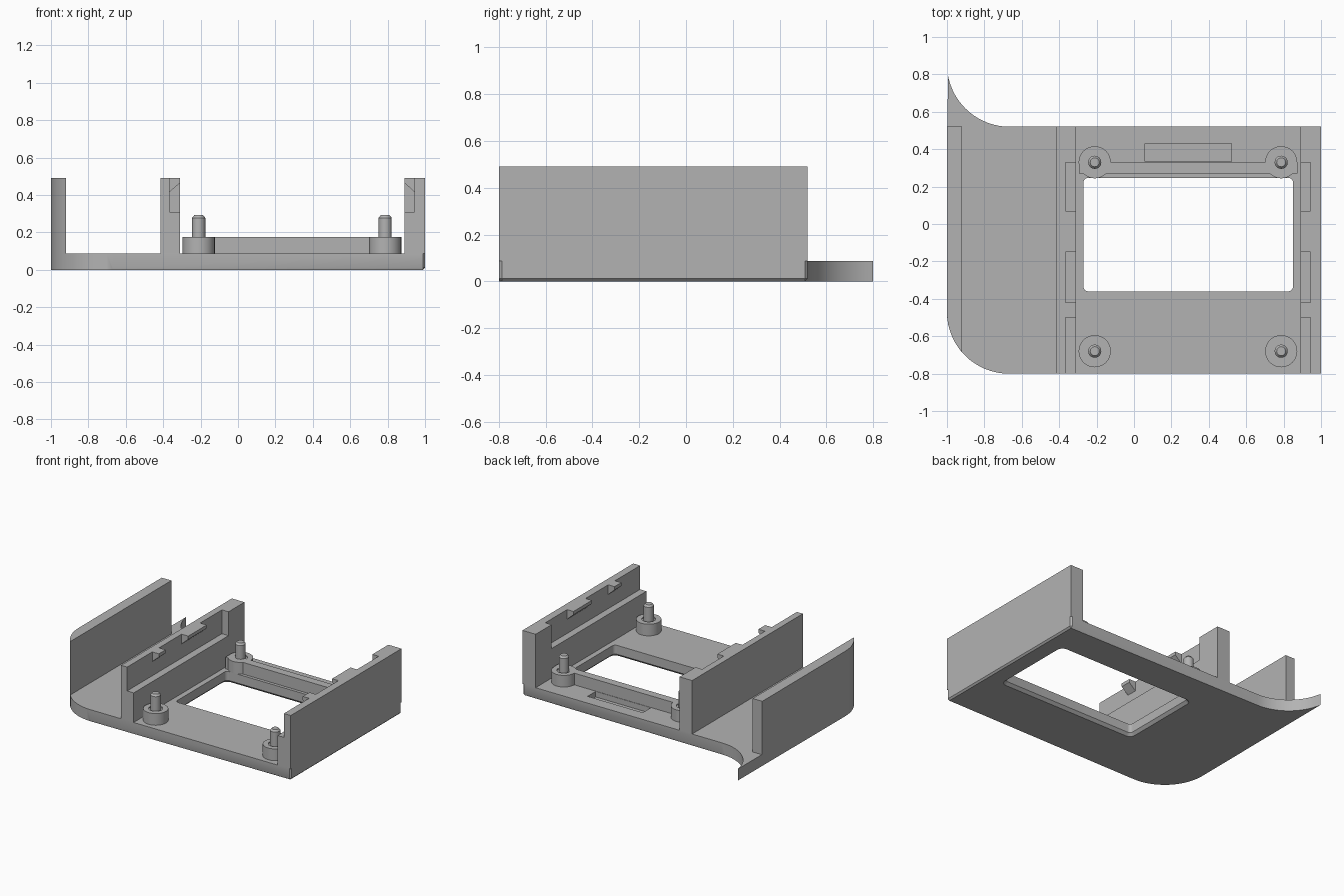
import bpy, bmesh
from math import cos, sin, radians, pi

if "Cube" in bpy.data.objects:
    bpy.data.objects.remove(bpy.data.objects["Cube"], do_unlink=True)

grey = bpy.data.materials.new("plain grey")
grey.use_nodes = True
grey.diffuse_color = (0.45, 0.45, 0.45, 1)
grey.node_tree.nodes["Principled BSDF"].inputs["Base Color"].default_value = grey.diffuse_color

FLOOR, TOP, SHELF = 0.087, 0.49, 0.31
BACK, FRONT = 0.52, -0.8


def finish(name, bm, smooth=False):
    bmesh.ops.recalc_face_normals(bm, faces=bm.faces)
    mesh = bpy.data.meshes.new(name)
    bm.to_mesh(mesh)
    bm.free()
    mesh.materials.append(grey)
    ob = bpy.data.objects.new(name, mesh)
    bpy.context.collection.objects.link(ob)
    if smooth:
        bpy.ops.object.select_all(action='DESELECT')
        ob.select_set(True)
        bpy.context.view_layer.objects.active = ob
        bpy.ops.object.shade_smooth_by_angle(angle=radians(30))
    return ob


def loft(rings):
    """Join equal rings of points into a capped solid."""
    bm = bmesh.new()
    loops = [[bm.verts.new(p) for p in ring] for ring in rings]
    for a, b in zip(loops, loops[1:]):
        for i in range(len(a)):
            j = (i + 1) % len(a)
            bm.faces.new((a[i], a[j], b[j], b[i]))
    bm.faces.new(loops[0])
    bm.faces.new(loops[-1])
    return bm


def prism(outline, z0, z1):
    return loft([[(x, y, z) for x, y in outline] for z in (z0, z1)])


def box(name, x0, x1, y0, y1, z0, z1):
    return finish(name, prism([(x0, y0), (x1, y0), (x1, y1), (x0, y1)], z0, z1))


def arc(cx, cy, r, a0, a1, n=16):
    angles = [radians(a0 + (a1 - a0) * i / n) for i in range(n + 1)]
    return [(cx + r * cos(a), cy + r * sin(a)) for a in angles]


def rounded_rect(x0, x1, y0, y1, r):
    return (arc(x1 - r, y0 + r, r, -90, 0, 5) + arc(x1 - r, y1 - r, r, 0, 90, 5)
            + arc(x0 + r, y1 - r, r, 90, 180, 5) + arc(x0 + r, y0 + r, r, 180, 270, 5))


def cut(target, cutter):
    mod = target.modifiers.new("cut", 'BOOLEAN')
    mod.operation = 'DIFFERENCE'
    mod.solver = 'EXACT'
    mod.object = cutter
    bpy.context.view_layer.objects.active = target
    bpy.ops.object.modifier_apply(modifier=mod.name)
    bpy.data.objects.remove(cutter, do_unlink=True)


# Base plate with one rounded corner, one swept horn and a chamfered lower rim
outline = (arc(-0.67, -0.47, 0.33, 180, 270) + [(1, FRONT), (1, BACK)]
           + arc(-0.665, 0.855, 0.335, 270, 189.6))
bm = prism(outline, 0, FLOOR)
rim = []
for e in bm.edges:
    a, b = (v.co for v in e.verts)
    upright = abs(a.z - b.z) > 0.01 and a.x > 0.99
    straight = max(a.z, b.z) < 0.001 and max(a.x, b.x) > 0.99
    if upright or straight:
        rim.append(e)
bmesh.ops.bevel(bm, geom=rim, offset=0.012, segments=1, affect='EDGES')
base = finish("base_plate", bm)

# Window flared towards the underside, and a shallow pocket
rings = []
for grow, z in ((0.03, -0.01), (0.0, 0.02), (0.0, 0.2)):
    rings.append([(x, y, z) for x, y in rounded_rect(
        -0.27 - grow, 0.85 + grow, -0.36 - grow, 0.247 + grow, 0.025 + grow)])
cut(base, finish("window_cutter", loft(rings)))
cut(base, box("pocket_cutter", 0.06, 0.52, 0.333, 0.43, 0.045, 0.2))
bpy.ops.object.select_all(action='DESELECT')
base.select_set(True)
bpy.context.view_layer.objects.active = base
bpy.ops.object.shade_smooth_by_angle(angle=radians(30))

# Outer wall that follows the rounded corner
wall = [(-0.92, BACK), (-1, BACK)] + arc(-0.67, -0.47, 0.33, 180, 220.7, 8)
finish("outer_wall", prism(wall, FLOOR, TOP), smooth=True)


def rail_section(name, profile, y0, y1):
    return finish(name, loft([[(x, y, z) for x, z in profile] for y in (y0, y1)]))


# Facing rails: outer skin, shelf, overhanging clips and a full end post
for side, face, step, back in (("right", -0.31, -0.365, -0.415),
                               ("left", 0.89, 0.943, 1.0)):
    shelf = [(back, FLOOR), (face, FLOOR), (face, SHELF), (step, SHELF), (step, TOP), (back, TOP)]
    rail_section(side + "_rail", shelf, FRONT, BACK)
    post = [(step, SHELF), (face, SHELF), (face, TOP), (step, TOP)]
    rail_section(side + "_rail_post", post, 0.33, BACK)
    clip = [(step, 0.417), (face, 0.465), (face, TOP), (step, TOP)]
    for i, (y0, y1) in enumerate(((-0.5, -0.42), (-0.15, 0.07))):
        rail_section(f"{side}_clip_{i + 1}", clip, y0, y1)

# Rib behind the window
box("back_rib", -0.295, 0.875, 0.27, 0.33, FLOOR, 0.175)

# Mounting bosses with chamfered pins
profile = [(0.086, FLOOR), (0.086, 0.175), (0.048, 0.175), (0.048, 0.167),
           (0.035, 0.167), (0.035, 0.278), (0.024, 0.292)]
for row, y in (("front", -0.68), ("back", 0.33)):
    for side, x in (("right", -0.21), ("left", 0.787)):
        rings = [[(x + r * cos(2 * pi * i / 32), y + r * sin(2 * pi * i / 32), z)
                  for i in range(32)] for r, z in profile]
        finish(f"{row}_{side}_boss", loft(rings), smooth=True)
